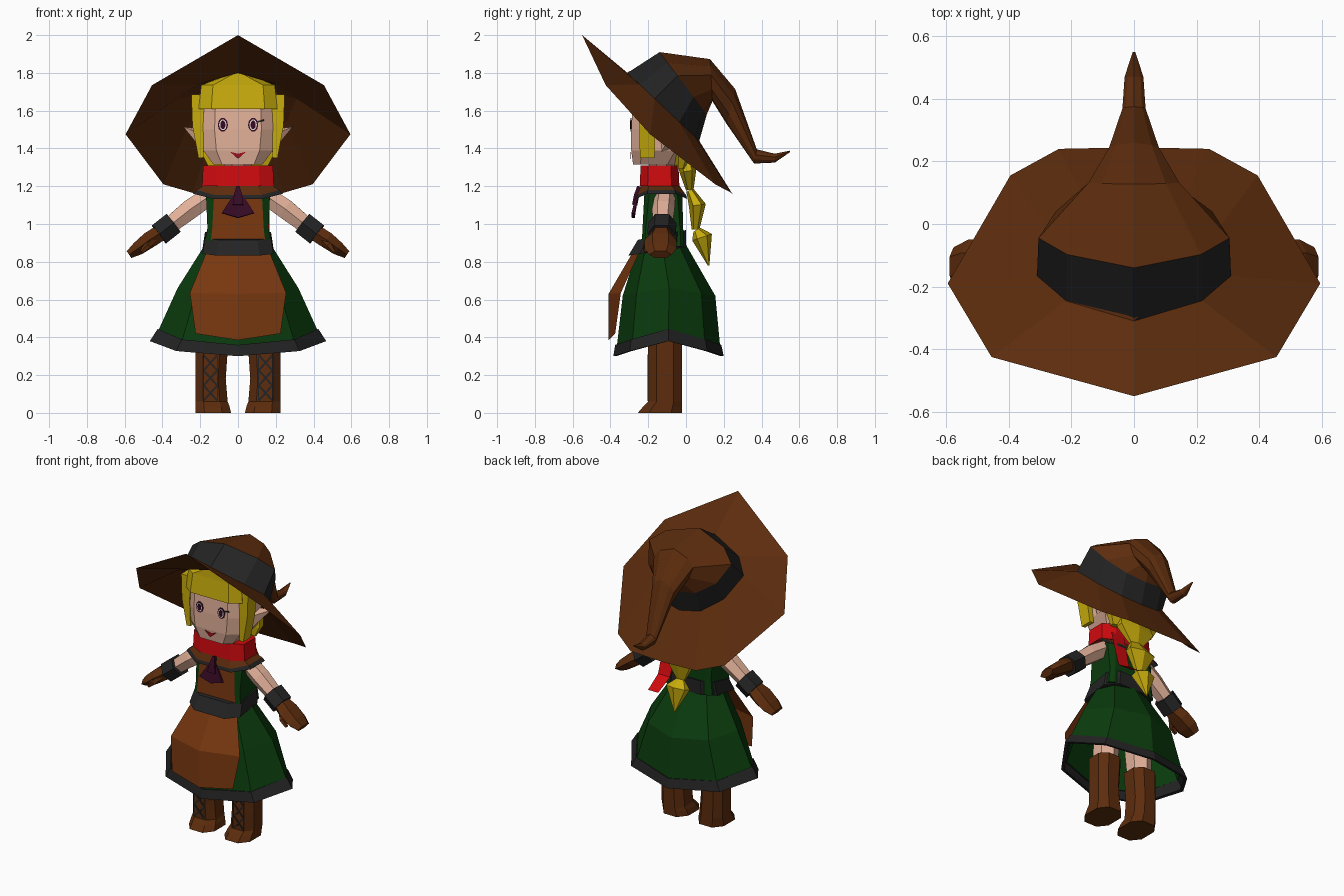
import bpy, bmesh, math
from mathutils import Vector

if "Cube" in bpy.data.objects:
    bpy.data.objects.remove(bpy.data.objects["Cube"])


def material(name, r, g, b):
    lin = [((c / 255 + 0.055) / 1.055) ** 2.4 if c > 10 else c / 255 / 12.92 for c in (r, g, b)] + [1]
    m = bpy.data.materials.new(name)
    m.use_nodes = True
    m.diffuse_color = lin
    m.roughness = 1
    m.specular_intensity = 0
    bsdf = m.node_tree.nodes["Principled BSDF"]
    bsdf.inputs["Base Color"].default_value = lin
    bsdf.inputs["Roughness"].default_value = 1
    bsdf.inputs["Specular IOR Level"].default_value = 0
    return m


LEATHER = material("dark brown leather", 92, 44, 13)
APRON = material("warm brown cloth", 120, 55, 15)
GREEN = material("forest green", 10, 59, 13)
BLACK = material("charcoal", 35, 35, 35)
SKIN = material("skin", 226, 177, 153)
RED = material("scarf red", 208, 10, 14)
YELLOW = material("blonde", 200, 172, 12)
PLUM = material("plum", 54, 10, 36)
LIPS = material("lip red", 160, 14, 26)
WHITE = material("eye white", 235, 225, 220)


def build(name, verts, faces, mat):
    bm = bmesh.new()
    vs = [bm.verts.new(v) for v in verts]
    for f in faces:
        bm.faces.new([vs[i] for i in f])
    bmesh.ops.recalc_face_normals(bm, faces=bm.faces)
    me = bpy.data.meshes.new(name)
    bm.to_mesh(me)
    bm.free()
    me.materials.append(mat)
    ob = bpy.data.objects.new(name, me)
    bpy.context.collection.objects.link(ob)
    return ob


def loft(name, rings, mat, caps=True):
    """Skin a list of equally long rings with quads."""
    n = len(rings[0])
    faces = [(r * n + i, r * n + (i + 1) % n, (r + 1) * n + (i + 1) % n, (r + 1) * n + i)
             for r in range(len(rings) - 1) for i in range(n)]
    if caps:
        faces += [tuple(range(n)), tuple(range((len(rings) - 1) * n, len(rings) * n))]
    return build(name, [v for r in rings for v in r], faces, mat)


def ring(w, y0, y1, z, f=0.414, cx=0, lift=0, tilt=0):
    """Eight-sided level ring with a flat front, f is the flat share of the width."""
    m, h = (y0 + y1) / 2, (y1 - y0) / 2
    uv = [(f, -1), (1, -f), (1, f), (f, 1), (-f, 1), (-1, f), (-1, -f), (-f, -1)]
    return [(cx + u * w, m + v * h, z + lift * abs(u) + tilt * v) for u, v in uv]


def point_ring(w, y0, y1, z, lift=0, d=0.7):
    """Eight-sided ring with a corner at the front, lifted at the sides."""
    m, h = (y0 + y1) / 2, (y1 - y0) / 2
    uv = [(0, -1), (d, -d), (1, 0), (d, d), (0, 1), (-d, d), (-1, 0), (-d, -d)]
    return [(u * w, m + v * h, z + lift * abs(u) ** 3) for u, v in uv]


def tube(name, path, mat, n=6):
    """Tube along points (x, y, z, a, b): a is the radius across, b along y."""
    pts = [Vector(p[:3]) for p in path]
    rings = []
    for i, p in enumerate(path):
        d = (pts[min(i + 1, len(pts) - 1)] - pts[max(i - 1, 0)]).normalized()
        s = (Vector((0, 1, 0)) - d * d.y).normalized()
        o = d.cross(s)
        ang = [2 * math.pi * (k + 0.5) / n for k in range(n)]
        rings.append([pts[i] + o * p[3] * math.cos(t) + s * p[4] * math.sin(t) for t in ang])
    return loft(name, rings, mat)


def plate(name, outline, y, mat, t=0.004):
    """Thin upright plate from an (x, z) outline, facing the front."""
    return loft(name, [[(x, y, z) for x, z in outline], [(x, y + t, z) for x, z in outline]], mat)


def bar(name, a, b, y, mat, w=0.005):
    d = Vector((b[0] - a[0], b[1] - a[1])).normalized() * w
    px, pz = -d.y, d.x
    plate(name, [(a[0] + px, a[1] + pz), (b[0] + px, b[1] + pz),
                 (b[0] - px, b[1] - pz), (a[0] - px, a[1] - pz)], y, mat)


def oval(name, x, z, rx, rz, y, mat):
    plate(name, [(x + rx * math.cos(k * math.pi / 5), z + rz * math.sin(k * math.pi / 5))
                 for k in range(10)], y, mat)


# Hat: brim, band and drooping crown share ten-sided tilted rings, widest near the front
def hat_ring(ya, za, yb, zb, w):
    side = [(0.7, 0.17), (1, 0.38), (0.82, 0.72), (0.45, 0.94)]
    uv = [(0, 0)] + side + [(0, 1)] + [(-u, t) for u, t in reversed(side)]
    return [(w * u, ya + (yb - ya) * t, za + (zb - za) * t) for u, t in uv]


half = [(0.455, -0.425, 1.735), (0.595, -0.19, 1.475), (0.395, 0.155, 1.21), (0.24, 0.24, 1.165)]
brim_edge = [(0, -0.55, 2.0)] + half + [(0, 0.245, 1.16)] + [(-x, y, z) for x, y, z in reversed(half)]
base = hat_ring(-0.31, 1.80, 0.07, 1.44, 0.31)
top = hat_ring(-0.14, 1.91, 0.11, 1.58, 0.305)
loft("hat_brim", [brim_edge, base], LEATHER, caps=False)
loft("hat_lining", [base, hat_ring(-0.30, 1.81, 0.04, 1.48, 0.215)], LEATHER, caps=False)
loft("hat_band", [base, top], BLACK, caps=False)
loft("hat_crown", [top,
                   hat_ring(0.127, 1.873, 0.14, 1.65, 0.145),
                   hat_ring(0.26, 1.715, 0.215, 1.53, 0.08),
                   hat_ring(0.375, 1.395, 0.36, 1.32, 0.037),
                   hat_ring(0.47, 1.372, 0.47, 1.325, 0.03),
                   hat_ring(0.55, 1.388, 0.55, 1.38, 0.004)], LEATHER, caps=False)

# Head and hair
loft("head", [ring(0.13, -0.28, -0.06, 1.315, 0.65), ring(0.185, -0.29, 0.0, 1.39, 0.62),
              ring(0.2, -0.29, 0.02, 1.5, 0.62), ring(0.19, -0.28, 0.0, 1.68, 0.62)], SKIN)
loft("fringe", [ring(0.208, -0.302, 0.02, 1.61, 0.68), ring(0.195, -0.288, -0.03, 1.735, 0.68),
                ring(0.03, -0.285, -0.08, 1.8, 0.5)], YELLOW)
loft("back_hair", [ring(0.15, -0.06, 0.0, 1.29), ring(0.185, -0.07, 0.035, 1.36),
                   ring(0.19, -0.06, 0.02, 1.46)], YELLOW)
tube("neck", [(0, -0.13, 1.15, 0.08, 0.07), (0, -0.13, 1.34, 0.08, 0.07)], SKIN, 8)
tube("braid_upper", [(0, -0.01, 1.36, 0.12, 0.04), (0, 0.01, 1.28, 0.145, 0.045),
                     (0, 0.02, 1.18, 0.055, 0.02)], YELLOW)
tube("braid_middle", [(0, 0.02, 1.18, 0.055, 0.02), (0, 0.06, 1.1, 0.11, 0.045),
                      (0, 0.05, 0.97, 0.03, 0.02)], YELLOW)
tube("braid_tip", [(0, 0.055, 0.97, 0.03, 0.02), (0, 0.085, 0.93, 0.08, 0.055),
                   (0, 0.12, 0.78, 0.004, 0.004)], YELLOW)

# Face
plate("mouth", [(-0.042, 1.382), (0, 1.372), (0.042, 1.382), (0, 1.345)], -0.294, LIPS)
bar("left_lash", (0.1, 1.54), (0.138, 1.55), -0.294, BLACK, 0.004)
for s, side in ((1, "left"), (-1, "right")):
    x = 0.08 * s
    oval(side + "_eye_rim", x, 1.525, 0.027, 0.037, -0.293, PLUM)
    oval(side + "_eye_white", x, 1.525, 0.02, 0.029, -0.295, WHITE)
    oval(side + "_pupil", x, 1.525, 0.014, 0.023, -0.297, PLUM)
    build(side + "_ear", [(0.18 * s, -0.15, 1.47), (0.18 * s, -0.13, 1.38), (0.18 * s, -0.05, 1.40),
                          (0.18 * s, -0.05, 1.5), (0.29 * s, -0.06, 1.515)],
          [(0, 1, 4), (1, 2, 4), (2, 3, 4), (3, 0, 4), (0, 3, 2, 1)], SKIN)
    tube(side + "_side_lock", [(0.212 * s, -0.208, 1.685, 0.05, 0.055), (0.213 * s, -0.205, 1.52, 0.04, 0.06),
                               (0.195 * s, -0.205, 1.35, 0.02, 0.055)], YELLOW, 4)

# Scarf with a thin tail curling out behind
loft("scarf", [ring(0.19, -0.245, -0.035, 1.2, 0.6), ring(0.185, -0.24, -0.04, 1.31, 0.6)], RED)
tail = [(0.05, 0.15, -0.035, 1.24), (0.07, 0.165, 0.015, 1.1), (0.08, 0.168, 0.055, 0.965), (0.09, 0.165, 0.165, 0.9)]
build("scarf_tail", [(x, y, z) for x0, x1, y, z in tail for x in (x0, x1)],
      [(i, i + 1, i + 3, i + 2) for i in (0, 2, 4)], RED)

# Bodice with brown front panel
body = loft("bodice", [ring(0.175, -0.235, -0.01, 0.88, 0.84), ring(0.162, -0.23, -0.015, 0.98, 0.84),
                       ring(0.17, -0.22, -0.02, 1.17, 0.74)], GREEN)
body.data.materials.append(APRON)
for p in body.data.polygons:
    p.material_index = 1 if p.normal.y < -0.9 else 0

# Short cape, its trim and the bow
loft("cape", [ring(0.17, -0.235, -0.04, 1.21, 0.6),
              ring(0.22, -0.26, 0.0, 1.12, 0.55, lift=0.06)], LEATHER, caps=False)
loft("cape_trim", [ring(0.22, -0.26, 0.0, 1.12, 0.55, lift=0.06),
                   ring(0.238, -0.266, 0.006, 1.1, 0.55, lift=0.06)], BLACK, caps=False)
tube("bow_knot", [(0, -0.25, 1.2, 0.012, 0.012), (0, -0.262, 1.15, 0.03, 0.02),
                  (0, -0.272, 1.1, 0.04, 0.02)], PLUM, 4)
for s, side in ((1, "left"), (-1, "right")):
    tube(side + "_bow_flap", [(0.005 * s, -0.255, 1.17, 0.01, 0.008),
                              (0.042 * s, -0.28, 1.045, 0.065, 0.012)], PLUM, 4)

# Belt
loft("belt", [ring(0.188, -0.305, 0.0, 0.855, 0.6, tilt=0.022),
              ring(0.175, -0.255, 0.0, 0.942, 0.6, tilt=0.026)], BLACK)

# Skirt, hem trim and apron
hem = point_ring(0.42, -0.365, 0.18, 0.36, lift=0.08)
loft("skirt", [point_ring(0.175, -0.25, 0.0, 0.89), point_ring(0.32, -0.335, 0.155, 0.62, lift=0.04), hem],
     GREEN, caps=False)
loft("skirt_trim", [hem, point_ring(0.425, -0.375, 0.187, 0.36, lift=0.085),
                    point_ring(0.467, -0.385, 0.2, 0.3, lift=0.08),
                    point_ring(0.44, -0.37, 0.185, 0.3, lift=0.08)], BLACK, caps=False)
rows = [(0.17, -0.25, -0.285, 0.845, 0.845), (0.255, -0.345, -0.41, 0.635, 0.63), (0.225, -0.375, -0.41, 0.42, 0.385)]
apron = []
for w, ye, yc, ze, zc in rows:
    apron += [(-w, ye, ze), (0, yc, zc), (w, ye, ze)]
build("apron", apron, [(r + c, r + c + 1, r + c + 4, r + c + 3) for r in (0, 3) for c in (0, 1)], APRON)

# Limbs, built once per side
for s, side in ((1, "left"), (-1, "right")):
    tube(side + "_arm", [(0.14 * s, -0.11, 1.155, 0.055, 0.055), (0.25 * s, -0.12, 1.08, 0.06, 0.06),
                         (0.37 * s, -0.125, 0.985, 0.05, 0.05)], SKIN)
    tube(side + "_cuff", [(0.342 * s, -0.125, 1.005, 0.07, 0.075), (0.418 * s, -0.13, 0.945, 0.07, 0.075)], BLACK)
    tube(side + "_glove", [(0.4 * s, -0.13, 0.96, 0.05, 0.05), (0.47 * s, -0.135, 0.915, 0.05, 0.085),
                           (0.53 * s, -0.135, 0.87, 0.042, 0.085), (0.577 * s, -0.135, 0.838, 0.025, 0.06)], LEATHER)
    tube(side + "_thumb", [(0.44 * s, -0.17, 0.925, 0.02, 0.02), (0.48 * s, -0.21, 0.885, 0.022, 0.022),
                           (0.51 * s, -0.215, 0.85, 0.01, 0.01)], LEATHER, 5)
    tube(side + "_thigh", [(0.135 * s, -0.11, 0.35, 0.075, 0.075), (0.11 * s, -0.11, 0.75, 0.09, 0.09)], SKIN)
    loft(side + "_boot", [ring(0.094, -0.255, -0.02, 0.0, 0.5, 0.131 * s),
                          ring(0.09, -0.225, -0.02, 0.035, 0.5, 0.135 * s),
                          ring(0.085, -0.2, -0.02, 0.06, 0.5, 0.14 * s),
                          ring(0.08, -0.2, -0.02, 0.18, 0.5, 0.145 * s),
                          ring(0.087, -0.2, -0.02, 0.38, 0.5, 0.138 * s)], LEATHER)
    # Crossed boot laces
    for k in range(3):
        z, cx = 0.065 + 0.08 * k, 0.146 * s
        bar(side + "_lace_up", (cx - 0.036, z), (cx + 0.036, z + 0.08), -0.204, BLACK)
        bar(side + "_lace_down", (cx - 0.036, z + 0.08), (cx + 0.036, z), -0.204, BLACK)
    for e in (-0.037, 0.037):
        bar(side + "_lace_edge", (0.146 * s + e, 0.065), (0.146 * s + e, 0.305), -0.204, BLACK, 0.003)
